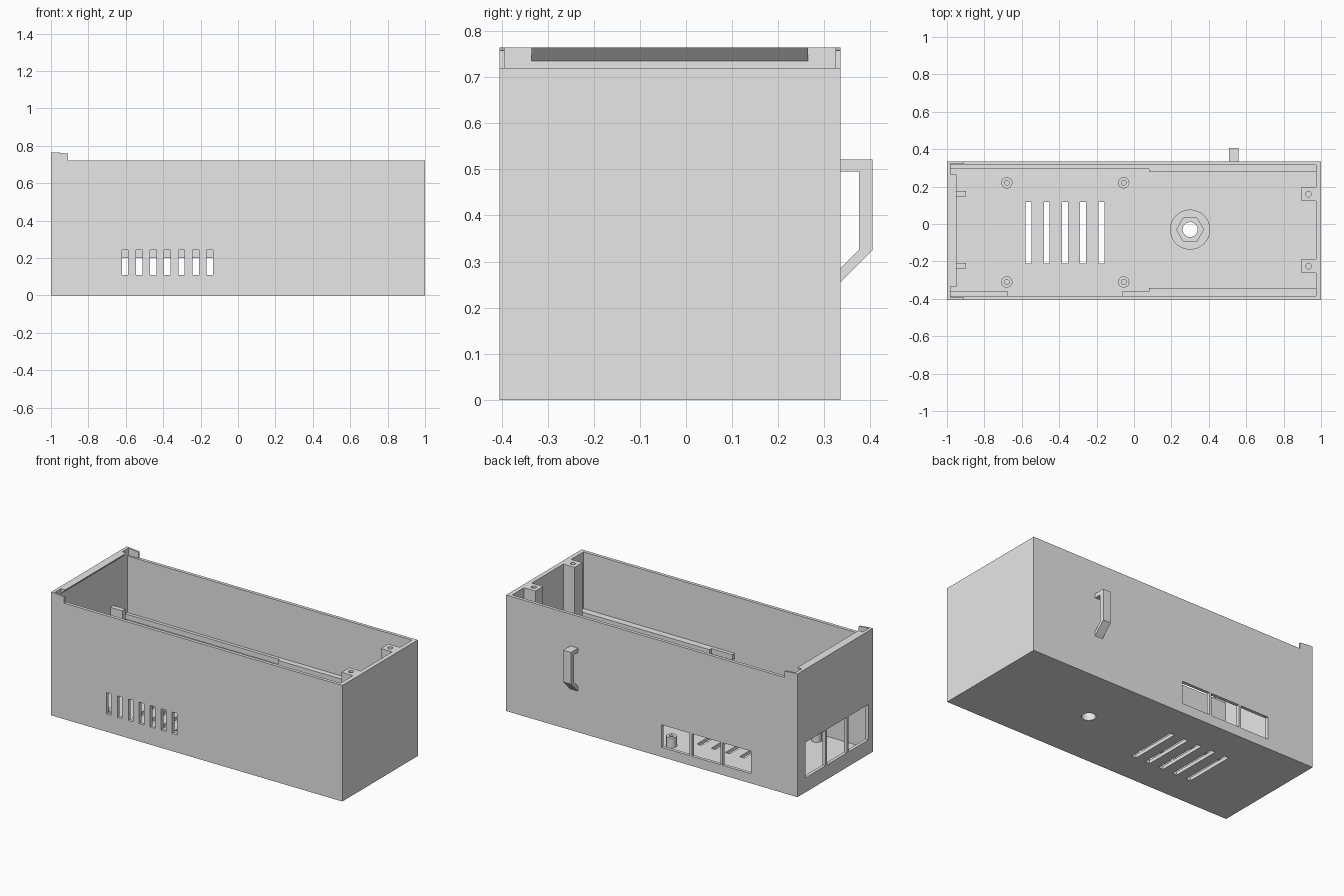
import bpy, bmesh, math
from mathutils import Vector

if "Cube" in bpy.data.objects:
    bpy.data.objects.remove(bpy.data.objects["Cube"], do_unlink=True)

plastic = bpy.data.materials.new("light_grey_plastic")
plastic.use_nodes = True
GREY = (0.8, 0.8, 0.8, 1)
plastic.diffuse_color = GREY
plastic.node_tree.nodes["Principled BSDF"].inputs["Base Color"].default_value = GREY


def prism(name, points, axis, lo, hi):
    """Extrude a flat outline along an axis (x: yz outline, y: xz, z: xy)."""
    place = {"x": lambda a, b, d: (d, a, b),
             "y": lambda a, b, d: (a, d, b),
             "z": lambda a, b, d: (a, b, d)}[axis]
    bm = bmesh.new()
    face = bm.faces.new([bm.verts.new(place(a, b, lo)) for a, b in points])
    out = bmesh.ops.extrude_face_region(bm, geom=[face], use_keep_orig=True)
    moved = [v for v in out["geom"] if isinstance(v, bmesh.types.BMVert)]
    bmesh.ops.translate(bm, verts=moved, vec=Vector(place(0, 0, hi - lo)))
    bmesh.ops.recalc_face_normals(bm, faces=bm.faces)
    mesh = bpy.data.meshes.new(name)
    bm.to_mesh(mesh)
    bm.free()
    mesh.materials.append(plastic)
    obj = bpy.data.objects.new(name, mesh)
    bpy.context.collection.objects.link(obj)
    return obj


def box(name, x, y, z):
    outline = [(x[0], y[0]), (x[1], y[0]), (x[1], y[1]), (x[0], y[1])]
    return prism(name, outline, "z", *z)


def cylinder(name, x, y, radius, z, sides=32):
    turn = [2 * math.pi * i / sides for i in range(sides)]
    outline = [(x + radius * math.cos(t), y + radius * math.sin(t)) for t in turn]
    return prism(name, outline, "z", *z)


def cut(obj, cutters):
    """Subtract the cutters, bake the result and discard them."""
    for c in cutters:
        c.hide_render = True
        mod = obj.modifiers.new("cut", "BOOLEAN")
        mod.operation, mod.solver, mod.object = "DIFFERENCE", "EXACT", c
    graph = bpy.context.evaluated_depsgraph_get()
    graph.update()
    mesh = bpy.data.meshes.new_from_object(obj.evaluated_get(graph))
    obj.modifiers.clear()
    obj.data = mesh
    for c in cutters:
        bpy.data.objects.remove(c, do_unlink=True)


def smooth(obj):
    bpy.ops.object.select_all(action="DESELECT")
    obj.select_set(True)
    bpy.context.view_layer.objects.active = obj
    bpy.ops.object.shade_smooth_by_angle(angle=math.radians(30))


# Main dimensions
FRONT, BACK, RIM, TOP = -0.405, 0.335, 0.72, 0.765
WALL, FLOOR = 0.02, 0.022
IN_FRONT, IN_BACK = FRONT + WALL, BACK - WALL
IN_LEFT, IN_RIGHT = 0.973, -0.98
NUT = (0.3, -0.03)

# Open-topped case with vents, windows and a bolt hole
case = box("case", (-1, 1), (FRONT, BACK), (0, RIM))
cutters = [box("cavity", (IN_RIGHT, IN_LEFT), (IN_FRONT, IN_BACK), (FLOOR, 1))]
for i in range(7):
    x = -0.604 + i * 0.0755
    cutters.append(box("front_vent", (x - 0.017, x + 0.017),
                       (FRONT - 0.1, IN_FRONT + 0.01), (0.11, 0.243)))
for i in range(5):
    x = -0.564 + i * 0.0975
    cutters.append(box("floor_slot", (x - 0.016, x + 0.016),
                       (-0.21, 0.118), (-0.1, 0.1)))
for i in range(3):
    x = -0.68 + i * 0.21
    cutters.append(box("back_window", (x, x + 0.195),
                       (IN_BACK - 0.01, BACK + 0.1), (0.06, 0.2)))
    y = -0.36 + i * 0.21
    cutters.append(box("end_window", (-1.1, IN_RIGHT + 0.01),
                       (y, y + 0.195), (0.09, 0.31)))
cutters.append(cylinder("bolt_hole", *NUT, 0.04, (-0.1, 0.1)))
cut(case, cutters)

# Raised end wall, its undercut lip and the thin corner ears
box("raised_end_wall", (-1, IN_RIGHT), (FRONT, BACK), (RIM, TOP))
prism("end_lip", [(IN_RIGHT, 0.735), (-0.95, TOP), (IN_RIGHT, TOP)],
      "y", -0.335, 0.265)
for name, y in (("front", FRONT), ("back", BACK - 0.011)):
    prism(name + "_corner_ear", [(IN_RIGHT, RIM), (-0.91, RIM), (-0.91, 0.758), (IN_RIGHT, TOP)],
          "y", y, y + 0.011)

# Inner support rails, broken behind the front vents
RAIL = (0.335, 0.368)
box("back_rail", (IN_RIGHT, 0.08), (0.295, IN_BACK), RAIL)
box("back_rail_wide", (0.08, IN_LEFT), (0.28, IN_BACK), RAIL)
box("front_rail_end", (IN_RIGHT, -0.675), (IN_FRONT, -0.362), RAIL)
box("front_rail", (-0.065, 0.08), (IN_FRONT, -0.362), RAIL)
box("front_rail_wide", (0.08, IN_LEFT), (IN_FRONT, -0.343), RAIL)

# Stop tabs on the end wall
for y in (0.162, -0.224):
    box("stop_tab", (IN_RIGHT, -0.897), (y - 0.015, y + 0.015), (0.34, 0.465))

# Screw posts at the opposite end
for y in (0.16, -0.225):
    post = box("screw_post", (0.895, IN_LEFT), (y - 0.038, y + 0.038), (FLOOR, RIM))
    cut(post, [cylinder("screw_hole", 0.933, y, 0.015, (0.6, 0.8), 20)])

# Board standoffs with screw holes
for x in (-0.68, -0.055):
    for y in (0.22, -0.31):
        standoff = cylinder("standoff", x, y, 0.03, (FLOOR, 0.085))
        cut(standoff, [cylinder("pilot_hole", x, y, 0.013, (0.03, 0.1), 20)])
        smooth(standoff)

# Round boss with a hexagonal nut pocket
boss = cylinder("nut_boss", *NUT, 0.107, (FLOOR, 0.08), 48)
cut(boss, [cylinder("nut_pocket", *NUT, 0.072, (0.045, 0.1), 6),
           cylinder("boss_hole", *NUT, 0.04, (0, 0.1))])
smooth(boss)

# Hook handle on the back wall
prism("back_hook", [(BACK, 0.522), (0.405, 0.522), (0.405, 0.325), (BACK, 0.255),
                    (BACK, 0.285), (0.375, 0.325), (0.375, 0.496), (BACK, 0.496)],
      "x", 0.507, 0.56)
